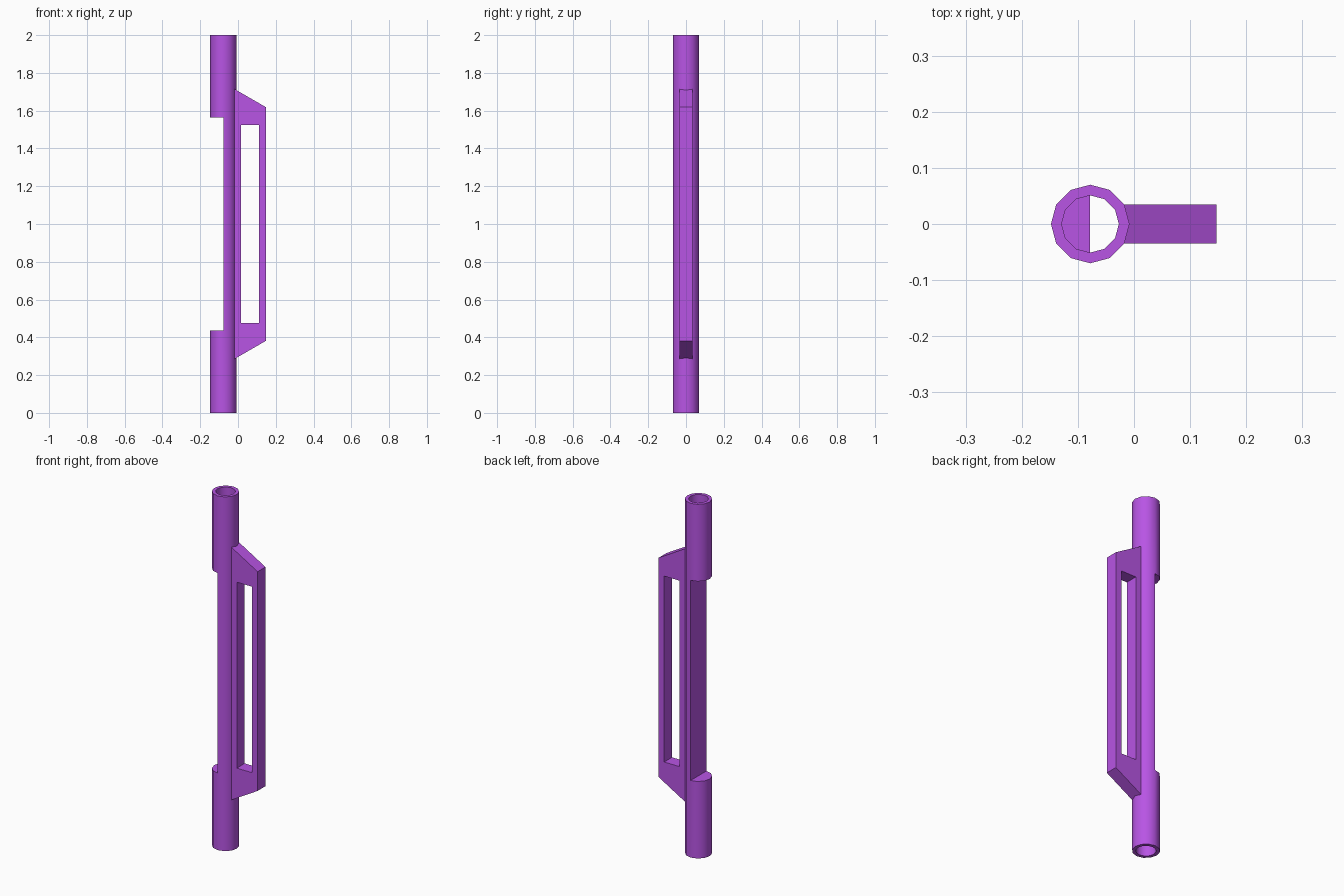
import bpy, bmesh, math

if "Cube" in bpy.data.objects:
    bpy.data.objects.remove(bpy.data.objects["Cube"])

CX, R_OUT, R_IN, SIDES = -0.078, 0.07, 0.051, 12
LEVELS = [0.0, 0.435, 1.565, 2.0]

purple = bpy.data.materials.new("purple")
purple.diffuse_color = (0.48, 0.09, 0.78, 1)
purple.use_nodes = True
purple.node_tree.nodes["Principled BSDF"].inputs["Base Color"].default_value = purple.diffuse_color


def finish(name, bm):
    mesh = bpy.data.meshes.new(name)
    bm.to_mesh(mesh)
    bm.free()
    obj = bpy.data.objects.new(name, mesh)
    bpy.context.collection.objects.link(obj)
    mesh.materials.append(purple)
    bpy.ops.object.select_all(action='DESELECT')
    obj.select_set(True)
    bpy.context.view_layer.objects.active = obj
    bpy.ops.object.shade_smooth_by_angle(angle=math.radians(35))
    return obj


def ring(bm, r, z):
    step = 2 * math.pi / SIDES
    return [bm.verts.new((CX + r * math.cos(i * step), r * math.sin(i * step), z))
            for i in range(SIDES)]


# Hollow tube whose left half is cut away between the two sockets
bm = bmesh.new()
outer = [ring(bm, R_OUT, z) for z in LEVELS]
inner = [ring(bm, R_IN, z) for z in LEVELS]
a, b = SIDES // 4, 3 * SIDES // 4
for i in range(SIDES):
    j = (i + 1) % SIDES
    for k in range(3):
        if k == 1 and a <= i < b:
            continue
        lo, hi = outer[k], outer[k + 1]
        bm.faces.new((lo[i], lo[j], hi[j], hi[i]))
        lo, hi = inner[k], inner[k + 1]
        bm.faces.new((lo[j], lo[i], hi[i], hi[j]))
    # end rims
    bm.faces.new((outer[0][i], inner[0][i], inner[0][j], outer[0][j]))
    bm.faces.new((outer[3][j], inner[3][j], inner[3][i], outer[3][i]))
# half-disc ledges and flat back panel
bm.faces.new(outer[1][a:b + 1])
bm.faces.new(outer[2][a:b + 1][::-1])
bm.faces.new((outer[1][a], outer[1][b], outer[2][b], outer[2][a]))
finish("tube", bm)

# Side handle: slotted plate with sloped ends
rim = [(-0.0175, 0.286), (0.147, 0.381), (0.147, 1.619), (-0.0175, 1.714)]
slot = [(0.017, 0.475), (0.112, 0.475), (0.112, 1.525), (0.017, 1.525)]
bm = bmesh.new()
loops = [[[bm.verts.new((x, y, z)) for x, z in pts] for pts in (rim, slot)]
         for y in (-0.035, 0.035)]
(fo, fi), (bo, bi) = loops
for i in range(4):
    j = (i + 1) % 4
    for p, q in ((fo, fi), (fi, bi), (bi, bo), (bo, fo)):
        bm.faces.new((p[i], p[j], q[j], q[i]))
bmesh.ops.recalc_face_normals(bm, faces=bm.faces[:])
finish("side_handle", bm)
